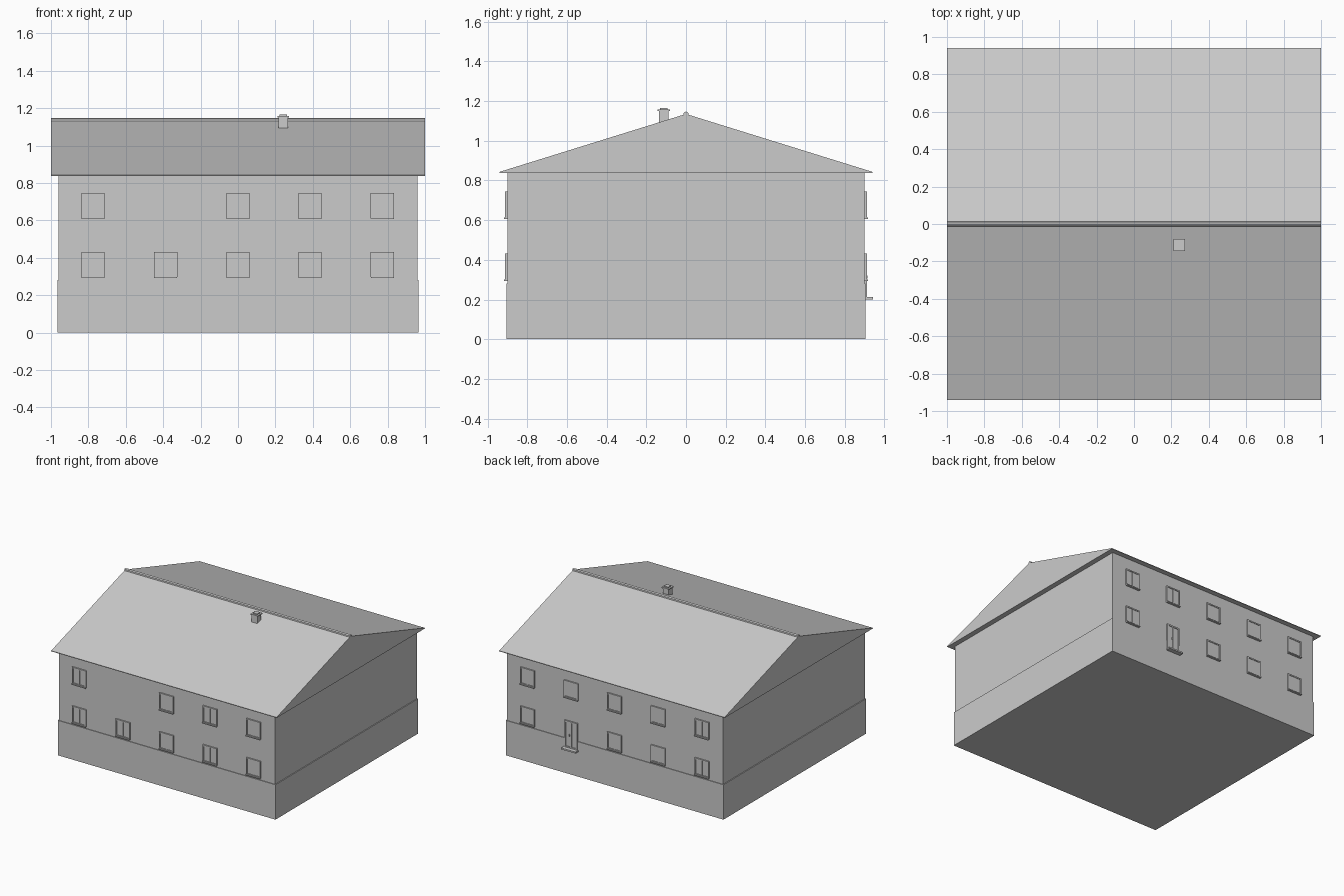
import bpy
import bmesh

cube = bpy.data.objects.get("Cube")
if cube:
    bpy.data.objects.remove(cube, do_unlink=True)

# One plain grey for the whole building
grey = bpy.data.materials.new("plain_grey")
grey.use_nodes = True
colour = (0.6, 0.6, 0.6, 1)
grey.diffuse_color = colour
grey.node_tree.nodes["Principled BSDF"].inputs["Base Color"].default_value = colour


def finish(name, bm):
    bmesh.ops.recalc_face_normals(bm, faces=bm.faces[:])
    mesh = bpy.data.meshes.new(name)
    bm.to_mesh(mesh)
    bm.free()
    mesh.materials.append(grey)
    obj = bpy.data.objects.new(name, mesh)
    bpy.context.collection.objects.link(obj)
    return obj


def add_box(bm, x, y, z):
    """Add a box given its (low, high) range on each axis."""
    made = bmesh.ops.create_cube(bm, size=1)["verts"]
    for v in made:
        v.co = [r[0] if c < 0 else r[1] for c, r in zip(v.co, (x, y, z))]


def boxes(name, *ranges):
    bm = bmesh.new()
    for r in ranges:
        add_box(bm, *r)
    return finish(name, bm)


def prism(name, profile, half_length):
    """Extrude a (y, z) profile along x."""
    bm = bmesh.new()
    face = bm.faces.new([bm.verts.new((-half_length, y, z)) for y, z in profile])
    out = bmesh.ops.extrude_face_region(bm, geom=[face])["geom"]
    moved = [v for v in out if isinstance(v, bmesh.types.BMVert)]
    bmesh.ops.translate(bm, verts=moved, vec=(2 * half_length, 0, 0))
    return finish(name, bm)


WALL = 0.9


def depth(side, low, high):
    """Range of y measured outward from the front (-1) or back (1) wall."""
    return tuple(sorted((side * (WALL + low), side * (WALL + high))))


def framed(name, side, x, z, width, height, bar=0.01):
    """Raised frame around a thinner pane with a central post."""
    half = width / 2
    rim = depth(side, -0.01, 0.011)
    top = z + height
    return boxes(
        name,
        ((x - half, x - half + bar), rim, (z, top)),
        ((x + half - bar, x + half), rim, (z, top)),
        ((x - half + bar, x + half - bar), rim, (top - bar, top)),
        ((x - half + bar, x + half - bar), rim, (z, z + bar)),
        ((x - bar / 2, x + bar / 2), depth(side, -0.01, 0.009), (z + bar, top - bar)),
        ((x - half + bar, x + half - bar), depth(side, -0.01, 0.006), (z + bar, top - bar)),
    )


def window(label, side, x, z):
    framed(label + "_window", side, x, z, 0.125, 0.135)
    boxes(label + "_sill", ((x - 0.062, x + 0.062), depth(side, -0.01, 0.018), (z - 0.004, z + 0.004)))


# Plinth and walls
boxes("plinth", ((-0.966, 0.966), (-0.905, 0.905), (0, 0.28)))
boxes("walls", ((-0.959, 0.959), (-WALL, WALL), (0.28, 0.84)))

# Solid gabled roof with a flat soffit, and its ridge cap
prism("roof", [(-0.94, 0.838), (0.94, 0.838), (0.94, 0.843), (0, 1.135), (-0.94, 0.843)], 1)
prism("ridge_cap", [(-0.013, 1.125), (0.013, 1.125), (0.011, 1.142), (0, 1.148), (-0.011, 1.142)], 1)

# Chimney stack, slab and top
CX, CY = 0.242, -0.112
for part, r, low, high in (("chimney_stack", 0.025, 1.05, 1.15),
                           ("chimney_slab", 0.032, 1.15, 1.158),
                           ("chimney_top", 0.019, 1.158, 1.166)):
    boxes(part, ((CX - r, CX + r), (CY - r, CY + r), (low, high)))

# Windows on both long walls, with a blank bay at the front and a door at the back
COLUMNS = (-0.775, -0.387, 0, 0.385, 0.772)
for i, x in enumerate(COLUMNS):
    if i != 1:
        window("front_upper", -1, x, 0.61)
    window("front_lower", -1, x, 0.297)
    window("back_upper", 1, x, 0.61)
    if i != 3:
        window("back_lower", 1, x, 0.297)

# Back door, step and handle
DX = COLUMNS[3]
framed("back_door", 1, DX, 0.21, 0.115, 0.215, 0.012)
boxes("door_step", ((DX - 0.064, DX + 0.064), depth(1, -0.01, 0.042), (0.2, 0.212)))
boxes("door_handle", ((DX + 0.012, DX + 0.018), depth(1, 0, 0.014), (0.305, 0.32)))
